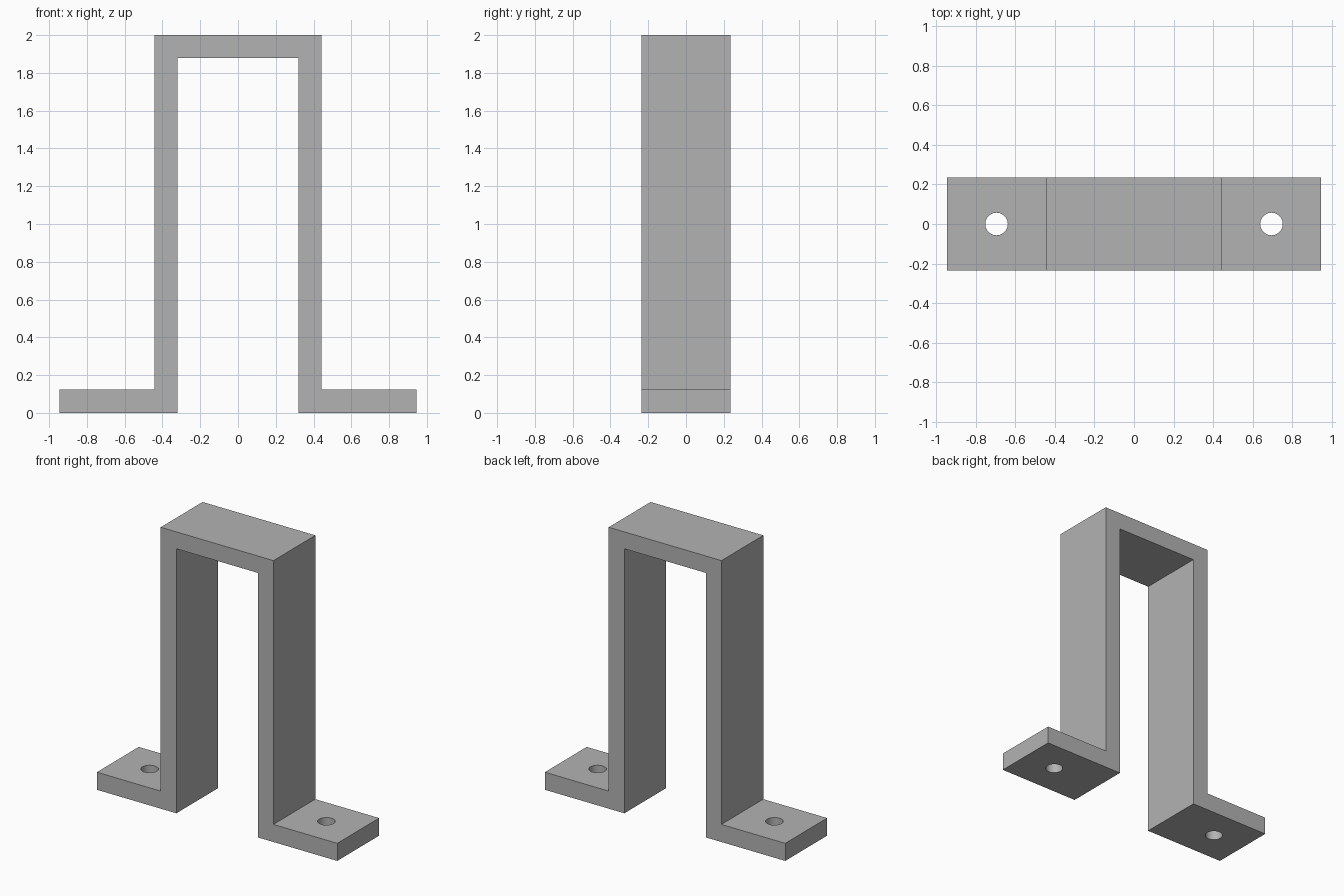
import bpy
import bmesh

WIDTH = 0.47          # depth of the strap along y
HOLE_X = 0.695        # bolt hole distance from the centre
HOLE_R = 0.057

cube = bpy.data.objects.get("Cube")
if cube:
    bpy.data.objects.remove(cube, do_unlink=True)

grey = bpy.data.materials.new("plain grey")
grey.use_nodes = True
grey.diffuse_color = (0.45, 0.45, 0.45, 1)
grey.node_tree.nodes["Principled BSDF"].inputs["Base Color"].default_value = grey.diffuse_color

# Bracket: half of the hat-shaped profile, mirrored and extruded along y
half = [(0.32, 1.88), (0.32, 0), (0.945, 0), (0.945, 0.125), (0.443, 0.125), (0.443, 2)]
profile = half + [(-x, z) for x, z in reversed(half)]

bm = bmesh.new()
face = bm.faces.new([bm.verts.new((x, -WIDTH / 2, z)) for x, z in profile])
extruded = bmesh.ops.extrude_face_region(bm, geom=[face])
moved = [v for v in extruded["geom"] if isinstance(v, bmesh.types.BMVert)]
bmesh.ops.translate(bm, verts=moved, vec=(0, WIDTH, 0))
bmesh.ops.recalc_face_normals(bm, faces=bm.faces)
mesh = bpy.data.meshes.new("mounting_bracket")
bm.to_mesh(mesh)
bm.free()
mesh.materials.append(grey)
bracket = bpy.data.objects.new("mounting_bracket", mesh)
bpy.context.collection.objects.link(bracket)

# Bolt holes through both feet
cutters = []
for side, name in ((1, "left"), (-1, "right")):
    bpy.ops.mesh.primitive_cylinder_add(vertices=48, radius=HOLE_R, depth=0.4,
                                        location=(side * HOLE_X, 0, 0.06))
    cutter = bpy.context.object
    cutter.name = name + "_hole_cutter"
    cutter.data.materials.append(grey)
    cutter.hide_render = True
    cutters.append(cutter)
    cut = bracket.modifiers.new(name + "_hole", 'BOOLEAN')
    cut.operation = 'DIFFERENCE'
    cut.solver = 'EXACT'
    cut.object = cutter

# Apply the cuts and smooth only the hole walls
bpy.ops.object.select_all(action='DESELECT')
bracket.select_set(True)
bpy.context.view_layer.objects.active = bracket
for cut in list(bracket.modifiers):
    bpy.ops.object.modifier_apply(modifier=cut.name)
for cutter in cutters:
    bpy.data.objects.remove(cutter, do_unlink=True)
bpy.ops.object.shade_smooth_by_angle()
